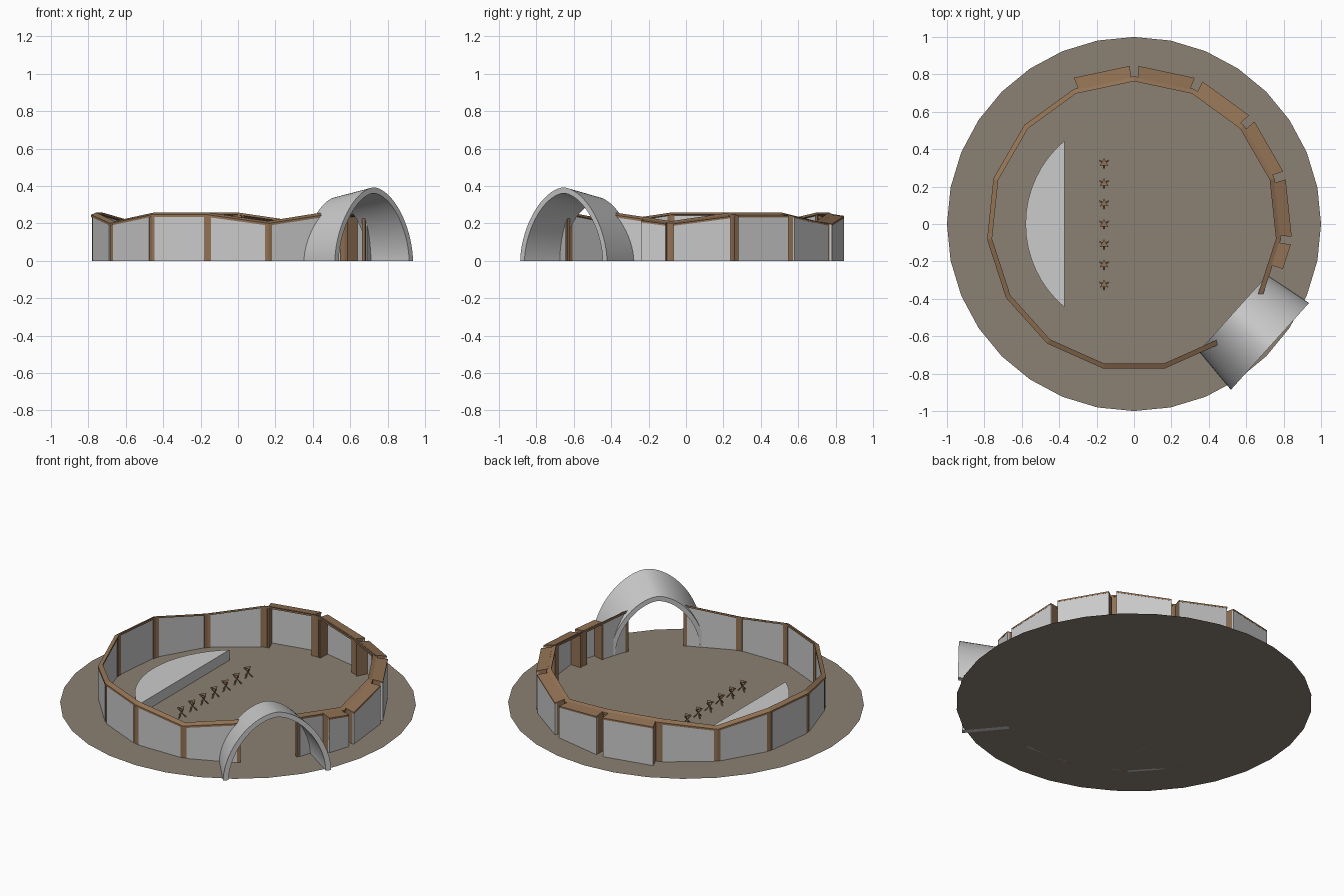
import bpy, bmesh
from math import sin, cos, pi, radians
from mathutils import Vector

if "Cube" in bpy.data.objects:
    bpy.data.objects.remove(bpy.data.objects["Cube"])


def material(name, color):
    m = bpy.data.materials.new(name)
    m.diffuse_color = (*color, 1)
    m.use_nodes = True
    m.node_tree.nodes["Principled BSDF"].inputs["Base Color"].default_value = m.diffuse_color
    return m


EARTH = material("earth", (0.26, 0.22, 0.17))
WOOD = material("wood", (0.29, 0.17, 0.09))


def finish(name, bm, mat=None):
    bmesh.ops.recalc_face_normals(bm, faces=bm.faces)
    me = bpy.data.meshes.new(name)
    bm.to_mesh(me)
    bm.free()
    ob = bpy.data.objects.new(name, me)
    bpy.context.collection.objects.link(ob)
    if mat:
        me.materials.append(mat)
    return ob


def prism(bm, bottom, top):
    n = len(bottom)
    b = [bm.verts.new(p) for p in bottom]
    t = [bm.verts.new(p) for p in top]
    bm.faces.new(b[::-1])
    bm.faces.new(t)
    for i in range(n):
        j = (i + 1) % n
        bm.faces.new((b[i], b[j], t[j], t[i]))


# ground disc
bm = bmesh.new()
bmesh.ops.create_circle(bm, cap_ends=True, radius=1, segments=32)
finish("ground_disc", bm, EARTH)


# fifteen-sided wall whose top dips at every third corner
def wall_point(k, u, r):
    a, b = radians(90 + 24 * k), radians(114 + 24 * k)
    return Vector((cos(a), sin(a), 0)).lerp(Vector((cos(b), sin(b), 0)), u) * r


def height(k, u):
    h = [0.212 if (k + i) % 3 == 2 else 0.258 for i in (0, 1)]
    return h[0] + (h[1] - h[0]) * u


def block(bm, k, u0, u1, r0, r1, drop0, drop1, thick=None):
    """Piece of wall segment k; drops lower the inner and outer top edges."""
    bot, top = [], []
    for u, r, d in ((u0, r0, drop0), (u1, r0, drop0), (u1, r1, drop1), (u0, r1, drop1)):
        p = wall_point(k, u, r)
        z = height(k, u) - d
        top.append((p.x, p.y, z))
        bot.append((p.x, p.y, z - thick if thick else 0))
    prism(bm, bot, top)


rail, posts, panels = bmesh.new(), bmesh.new(), bmesh.new()
lids, cheeks, backs = bmesh.new(), bmesh.new(), bmesh.new()
niches = {k: (0.06, 0.93) for k in (0, 11, 12, 13, 14)}
niches[10] = (0.55, 0.94)
for k in range(15):
    if k == 9:      # gateway opening
        continue
    block(rail, k, 0, 1, 0.763, 0.79, 0, 0.012, 0.012)
    block(posts, k, 0, 0.06, 0.766, 0.784, 0.01, 0.015)
    block(posts, k, 0.94, 1, 0.766, 0.784, 0.01, 0.015)
    if k in niches:
        a, b = niches[k]
        block(lids, k, a, b, 0.785, 0.85, 0.008, 0.018, 0.01)
        block(cheeks, k, a, a + 0.03, 0.766, 0.838, 0.012, 0.022)
        block(cheeks, k, b - 0.03, b, 0.766, 0.838, 0.012, 0.022)
        block(backs, k, a, b, 0.836, 0.849, 0.024, 0.024)
        if k == 10:
            block(panels, k, 0.06, a, 0.771, 0.788, 0.015, 0.018)
    else:
        block(panels, k, 0.06, 0.94, 0.771, 0.788, 0.015, 0.018)
finish("wall_top_rail", rail, WOOD)
finish("wall_posts", posts, WOOD)
finish("wall_panels", panels)
finish("niche_lids", lids, WOOD)
finish("niche_sides", cheeks, WOOD)
finish("niche_back_panels", backs)

# flared arch over the gateway
axis = Vector((cos(radians(318)), sin(radians(318)), 0))
side = Vector((-axis.y, axis.x, 0))
bm = bmesh.new()
N, E = 36, 2 / 1.75


def arch_curve(dist, w, h):
    pts = []
    for i in range(N + 1):
        t = pi * i / N
        c, s = cos(t), max(sin(t), 0)
        x = w * abs(c) ** E * (1 if c > 0 else -1)
        pts.append(bm.verts.new(axis * dist + side * x + Vector((0, 0, h * s ** E))))
    return pts


loops = [arch_curve(0.713, 0.273, 0.341), arch_curve(0.978, 0.312, 0.392),
         arch_curve(0.978, 0.281, 0.361), arch_curve(0.713, 0.245, 0.312)]
for a, b in zip(loops, loops[1:] + loops[:1]):
    for i in range(N):
        bm.faces.new((a[i], a[i + 1], b[i + 1], b[i]))
for i in (0, N):
    bm.faces.new([l[i] for l in loops])
arch = finish("gateway_arch", bm)
bpy.context.view_layer.objects.active = arch
arch.select_set(True)
bpy.ops.object.shade_smooth_by_angle(angle=radians(40))

# half-moon stage
bm = bmesh.new()
arc = [radians(180 - 50.3 + 100.6 * i / 16) for i in range(17)]
prism(bm, [(0.58 * cos(a), 0.58 * sin(a), 0) for a in arc],
      [(0.58 * cos(a), 0.58 * sin(a), 0.065) for a in arc])
finish("stage", bm)

# row of three-legged stools with crossed legs
for n in range(7):
    bm = bmesh.new()
    o = Vector((-0.16, (n - 3) * 0.1085, 0))
    tri = [radians(90 + 120 * i) for i in range(3)]
    seat = [o + Vector((0.025 * cos(a), 0.025 * sin(a), 0.052)) for a in tri]
    prism(bm, seat, [p + Vector((0, 0, 0.005)) for p in seat])
    for a in tri:
        d, s = Vector((cos(a), sin(a), 0)), Vector((-sin(a), cos(a), 0)) * 0.003
        foot, head = o - d * 0.025, o + d * 0.022 + Vector((0, 0, 0.054))
        w = d * 0.003
        ring = (s + w, -s + w, -s - w, s - w)
        prism(bm, [foot + q for q in ring], [head + q for q in ring])
    finish(f"stool_{n + 1}", bm, WOOD)
